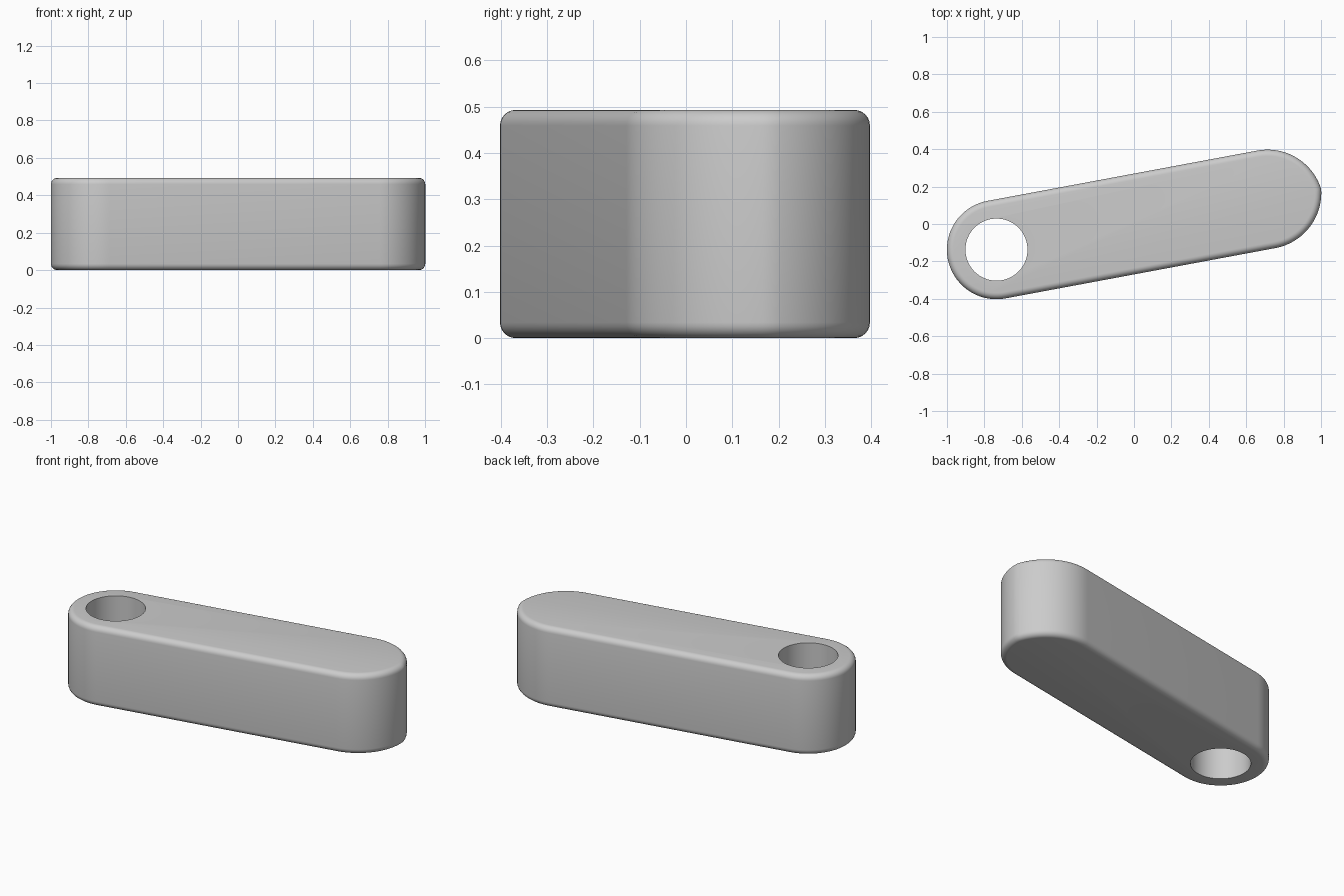
import bpy, bmesh, math
from mathutils import Matrix

cube = bpy.data.objects.get("Cube")
if cube:
    bpy.data.objects.remove(cube, do_unlink=True)

HEIGHT = 0.493
HALF_WIDTH = 0.265
FILLET = 0.034
TILT = math.atan2(0.137, 0.735)
PIVOT = -0.748          # hole end, along the arm
NOSE = 0.72             # start of the slightly pointed end
NOSE_RADIUS = 0.30

grey = bpy.data.materials.new("plain grey")
grey.use_nodes = True
grey.diffuse_color = (0.6, 0.6, 0.6, 1)
grey.node_tree.nodes["Principled BSDF"].inputs["Base Color"].default_value = (0.6, 0.6, 0.6, 1)


def arc(cx, cy, radius, start, end, steps):
    angles = [start + (end - start) * i / steps for i in range(steps + 1)]
    return [(cx + radius * math.cos(a), cy + radius * math.sin(a)) for a in angles]


# Arm outline: round hole end, and a nose of two arcs meeting at the tip
offset = NOSE_RADIUS - HALF_WIDTH
tip = math.asin(offset / NOSE_RADIUS)
quarter = math.pi / 2
outline = arc(NOSE, offset, NOSE_RADIUS, -quarter, -tip, 20)
outline += arc(NOSE, -offset, NOSE_RADIUS, tip, quarter, 20)[1:]
outline += arc(PIVOT, 0, HALF_WIDTH, quarter, 3 * quarter, 40)

# Extruded arm with rounded rims
bm = bmesh.new()
base = bm.faces.new([bm.verts.new((x, y, 0)) for x, y in outline])
grown = bmesh.ops.extrude_face_region(bm, geom=[base])["geom"]
top_verts = [v for v in grown if isinstance(v, bmesh.types.BMVert)]
bmesh.ops.translate(bm, verts=top_verts, vec=(0, 0, HEIGHT))
bmesh.ops.recalc_face_normals(bm, faces=bm.faces[:])
rims = [e for e in bm.edges if abs(e.verts[0].co.z - e.verts[1].co.z) < 0.001]
bmesh.ops.bevel(bm, geom=rims, offset=FILLET, offset_type='OFFSET',
                segments=6, profile=0.5, affect='EDGES')
bmesh.ops.transform(bm, matrix=Matrix.Rotation(TILT, 4, 'Z'), verts=bm.verts[:])
mesh = bpy.data.meshes.new("link_arm")
bm.to_mesh(mesh)
bm.free()
arm = bpy.data.objects.new("link_arm", mesh)
bpy.context.collection.objects.link(arm)
mesh.materials.append(grey)

# Through hole
bpy.ops.mesh.primitive_cylinder_add(
    vertices=64, radius=0.166, depth=1,
    location=(PIVOT * math.cos(TILT), PIVOT * math.sin(TILT), HEIGHT / 2))
cutter = bpy.context.object
cutter.name = "hole_cutter"
cutter.hide_render = True
cutter.data.materials.append(grey)
cut = arm.modifiers.new("hole", 'BOOLEAN')
cut.operation = 'DIFFERENCE'
cut.solver = 'EXACT'
cut.object = cutter

bpy.ops.object.select_all(action='DESELECT')
arm.select_set(True)
bpy.context.view_layer.objects.active = arm
bpy.ops.object.modifier_apply(modifier=cut.name)
bpy.data.objects.remove(cutter, do_unlink=True)
bpy.ops.object.shade_smooth_by_angle(angle=math.radians(30))
